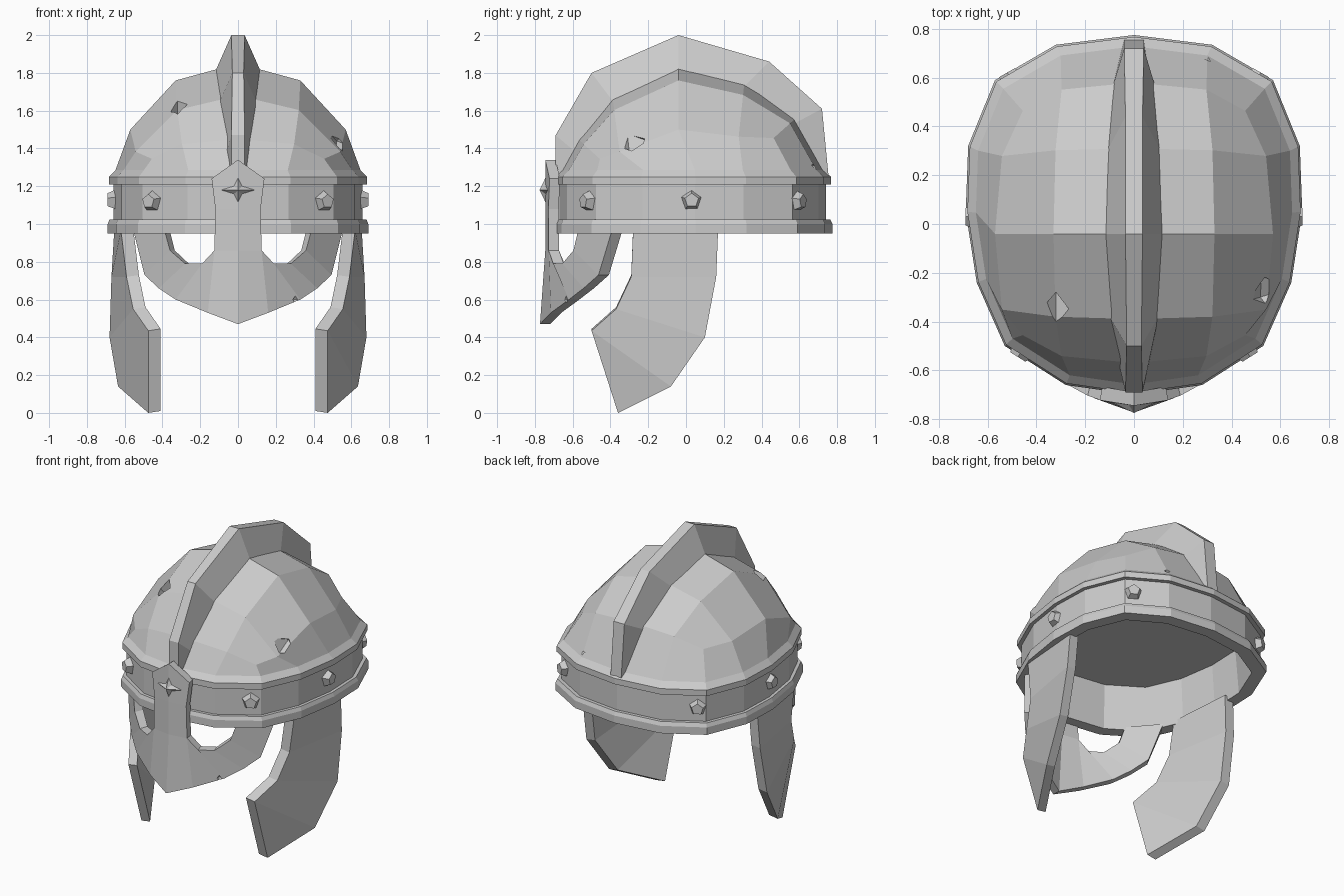
import bpy, bmesh, math
from mathutils import Vector

if "Cube" in bpy.data.objects:
    bpy.data.objects.remove(bpy.data.objects["Cube"])

steel = bpy.data.materials.new("grey_steel")
steel.use_nodes = True
GREY = (0.6, 0.6, 0.6, 1)
steel.diffuse_color = GREY
steel.node_tree.nodes["Principled BSDF"].inputs["Base Color"].default_value = GREY


def finish(name, bm):
    bmesh.ops.recalc_face_normals(bm, faces=bm.faces)
    mesh = bpy.data.meshes.new(name)
    bm.to_mesh(mesh)
    bm.free()
    mesh.materials.append(steel)
    ob = bpy.data.objects.new(name, mesh)
    bpy.context.collection.objects.link(ob)
    return ob


def apply_modifier(ob, mod):
    bpy.context.view_layer.objects.active = ob
    bpy.ops.object.modifier_apply(modifier=mod.name)


def bridge(bm, a, b, closed=True):
    n = len(a)
    for i in range(n if closed else n - 1):
        j = (i + 1) % n
        bm.faces.new((a[i], a[j], b[j], b[i]))


def slab(name, bm, inward):
    """Thicken an open sheet by moving an extruded copy with a rule."""
    new = bmesh.ops.extrude_face_region(bm, geom=bm.faces[:], use_keep_orig=True)
    for v in new["geom"]:
        if isinstance(v, bmesh.types.BMVert):
            v.co = inward(v.co)
    # open the cut on the mirror plane
    middle = [f for f in bm.faces if all(abs(v.co.x) < 1e-4 for v in f.verts)]
    bmesh.ops.delete(bm, geom=middle, context="FACES")
    return finish(name, bm)


def chip(ob, place, size, turn):
    """Cut a battle notch with a stretched octahedron."""
    bm = bmesh.new()
    bmesh.ops.create_icosphere(bm, subdivisions=1, radius=1)
    bm.clear()
    ends = [Vector(p) for p in ((1, 0, 0), (0, 1, 0), (-1, 0, 0), (0, -1, 0))]
    ring = [bm.verts.new(p) for p in ends]
    for z in (1, -1):
        tip = bm.verts.new((0, 0, z))
        for i in range(4):
            bm.faces.new((ring[i], ring[(i + 1) % 4], tip))
    cutter = finish("notch_cutter", bm)
    cutter.location, cutter.scale, cutter.rotation_euler = place, size, turn
    cutter.hide_render = True
    mod = ob.modifiers.new("notch", "BOOLEAN")
    mod.operation, mod.object, mod.solver = "DIFFERENCE", cutter, "EXACT"
    bpy.context.view_layer.update()
    apply_modifier(ob, mod)
    bpy.data.objects.remove(cutter)


# Shell: ceiling, inner wall, brow band with two rims, faceted dome
half = [(0, .775), (.32, .735), (.57, .59), (.68, .32), (.69, .05),
        (.645, -.24), (.53, -.5), (.28, -.66), (0, -.7)]
outline = half + [(-x, y) for x, y in half[-2:0:-1]]
profile = [(.86, 1.25), (.89, .95), (1, .95), (1, 1.0), (.985, 1.025), (.955, 1.025),
           (.955, 1.21), (.99, 1.21), (.99, 1.25), (.94, 1.285)]
bm = bmesh.new()
rings = [[bm.verts.new((x * s, y * s, z)) for x, y in outline] for s, z in profile]
for a, b in zip(rings, rings[1:]):
    bridge(bm, a, b)
bm.faces.new(rings[0])

spine = {2: (.58, 1.56), 1: (.31, 1.76), 0: (-.04, 1.85), -1: (-.39, 1.68), -2: (-.57, 1.45)}
across = (0, .33, .57)
drop = (0, .09, .35)
flatten = (1, .85, .3)
dome = {}
for u in range(-2, 3):
    for v, (y, z) in spine.items():
        au, av = abs(u), abs(v)
        x = math.copysign(across[au], u) * (1 - .05 * av * av * au / 2)
        y *= 1 - .05 * au * au * av / 2
        dome[u, v] = bm.verts.new((x, y, z - drop[au] * flatten[av]))
for u in range(-2, 2):
    for v in range(-2, 2):
        bm.faces.new((dome[u, v], dome[u + 1, v], dome[u + 1, v + 1], dome[u, v + 1]))
edge = [(0, 2), (1, 2), (2, 2), (2, 1), (2, 0), (2, -1), (2, -2), (1, -2), (0, -2)]
edge += [(-u, v) for u, v in edge[-2:0:-1]]
bridge(bm, rings[-1], [dome[k] for k in edge])
shell = finish("helmet_shell", bm)
chip(shell, (-.32, -.36, 1.65), (.06, .09, .17), (.6, 0, 0))
chip(shell, (.55, -.29, 1.44), (.08, .09, .07), (0, .5, .3))
chip(shell, (.31, .71, 1.31), (.09, .05, .04), (0, 0, -.2))

# Crest: outer y, z / base y, z / top and base half widths
crest = [(-.69, 1.27, -.6, 1.25, .035, .05), (-.69, 1.47, -.56, 1.36, .035, .065),
         (-.5, 1.8, -.38, 1.64, .03, .1), (-.04, 2.0, -.04, 1.82, .035, .115),
         (.44, 1.86, .31, 1.73, .035, .105), (.72, 1.61, .57, 1.53, .04, .085),
         (.755, 1.25, .66, 1.25, .04, .055)]
bm = bmesh.new()
loops = []
for oy, oz, by, bz, top, base in crest:
    loops.append([bm.verts.new(p) for p in
                  ((-top, oy, oz), (top, oy, oz), (base, by, bz), (-base, by, bz))])
for a, b in zip(loops, loops[1:]):
    bridge(bm, a, b)
bm.faces.new(loops[0])
bm.faces.new(loops[-1])
finish("crest", bm)

# Face guard: nose plate and cheek arcs wrapped around a curve, mirrored
bm = bmesh.new()


def wrap(x, z):
    return bm.verts.new((x, -.745 + 1.15 * x * x - (.028 if z < .5 else 0), z))


nose = [(wrap(0, a), wrap(w, b)) for a, w, b in
        ((1.34, .14, 1.24), (1.08, .12, 1.08), (.86, .125, .86), (.47, .16, .53))]
for (a, b), (c, d) in zip(nose, nose[1:]):
    bm.faces.new((a, b, d, c))
inner = [nose[2][1]] + [wrap(*p) for p in ((.19, .79), (.28, .79), (.36, .86), (.39, .97))]
outer = [nose[3][1]] + [wrap(*p) for p in ((.33, .6), (.42, .66), (.495, .73), (.555, .97))]
bridge(bm, inner, outer, closed=False)
guard = slab("face_guard", bm, lambda c: Vector((c.x * .93, c.y + .055, c.z)))
mirror = guard.modifiers.new("mirror", "MIRROR")
apply_modifier(guard, mirror)
chip(guard, (.32, -.66, .6), (.03, .06, .04), (0, 0, .6))

# Cheek flaps
front_edge = [(.62, -.28, .97), (.59, -.29, .72), (.555, -.37, .55), (.475, -.5, .435)]
back_edge = [(.655, .17, .97), (.67, .16, .72), (.68, .1, .4), (.635, -.08, .14)]
for side, label in ((1, "left"), (-1, "right")):
    bm = bmesh.new()
    a, b = [[bm.verts.new((side * x, y, z)) for x, y, z in e] for e in (front_edge, back_edge)]
    tip = bm.verts.new((side * .475, -.36, 0))
    bridge(bm, a, b, closed=False)
    bm.faces.new((a[-1], b[-1], tip))
    slab(label + "_cheek_flap", bm, lambda c: Vector((c.x - side * .065, c.y, c.z + .01)))


# Band studs: five-sided tapered bosses
def stud(name, place, normal):
    bm = bmesh.new()
    bmesh.ops.create_cone(bm, cap_ends=True, segments=5, radius1=.065, radius2=.038, depth=.06)
    ob = finish(name, bm)
    ob.location = place
    ob.rotation_euler = Vector(normal).to_track_quat("Z", "Y").to_euler()


for side, label in ((1, "left"), (-1, "right")):
    stud(label + "_front_stud", (side * .46, -.52, 1.12), (side * .53, -.85, 0))
    stud(label + "_side_stud", (side * .66, .03, 1.125), (side, 0, 0))
    stud(label + "_back_stud", (side * .505, .595, 1.12), (side * .5, .87, 0))

# Four-pointed star boss on the brow
bm = bmesh.new()
rim = []
for i in range(8):
    r, ang = (.105, .045)[i % 2], i * math.pi / 4
    rim.append(bm.verts.new((r * math.sin(ang), -.725, 1.18 + r * math.cos(ang))))
peak = bm.verts.new((0, -.775, 1.18))
for i in range(8):
    bm.faces.new((rim[i], rim[(i + 1) % 8], peak))
bm.faces.new(rim)
finish("brow_star", bm)
